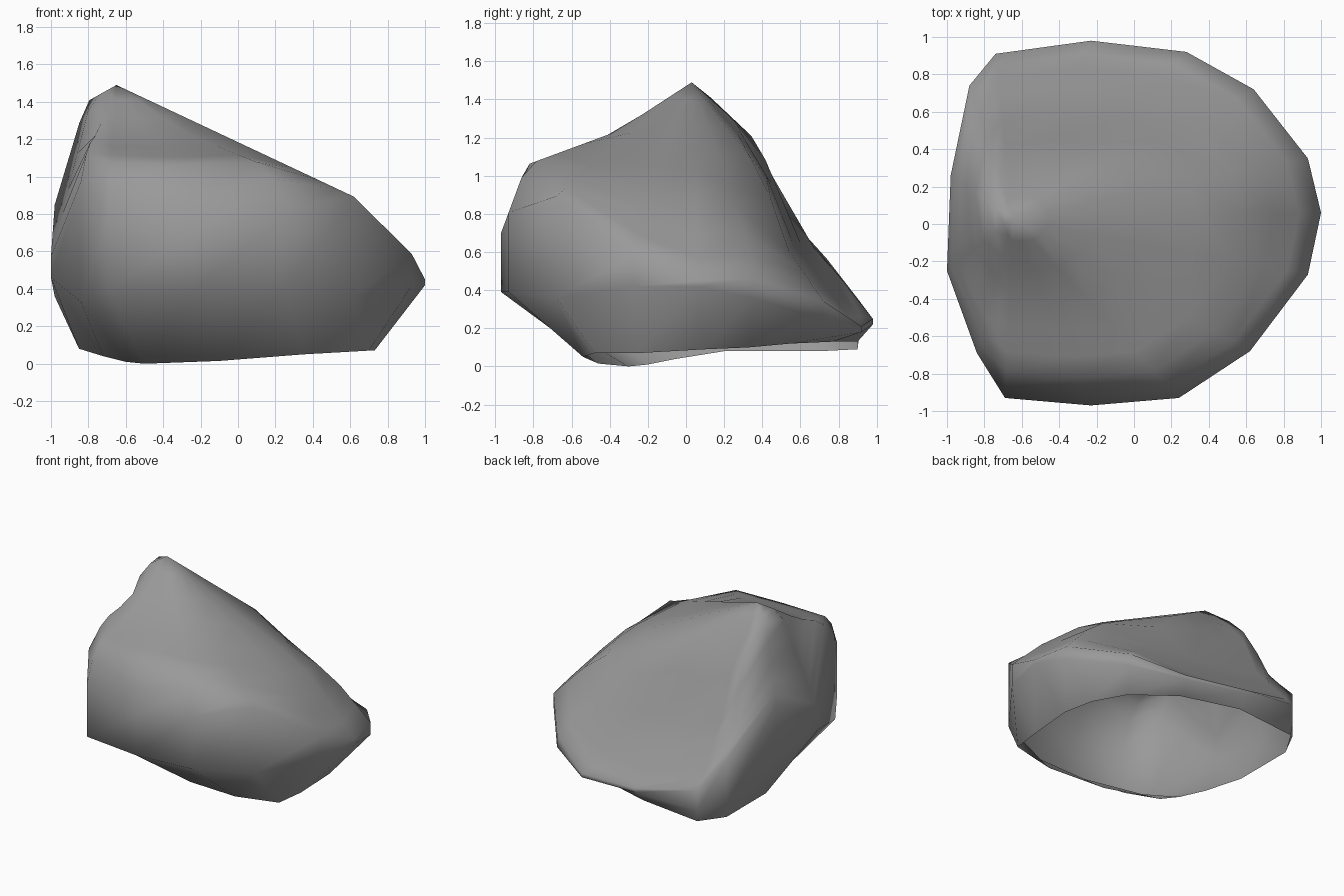
import bpy, bmesh, math

cube = bpy.data.objects.get("Cube")
if cube:
    bpy.data.objects.remove(cube, do_unlink=True)

# Stone colour
stone = bpy.data.materials.new("stone grey")
stone.use_nodes = True
grey = (0.32, 0.32, 0.32, 1)
stone.diffuse_color = grey
stone.node_tree.nodes["Principled BSDF"].inputs["Base Color"].default_value = grey
stone.node_tree.nodes["Principled BSDF"].inputs["Roughness"].default_value = 0.9

# Widest outline, counterclockwise from the right: x, y, height of lower edge
girth = [(1, .06, .42), (.93, .35, .36), (.64, .72, .25), (.28, .92, .18),
         (-.23, .98, .22), (-.74, .91, .18), (-.88, .74, .2), (-.98, .26, .36),
         (-1, -.25, .46), (-.84, -.69, .33), (-.69, -.93, .4), (-.23, -.97, .39),
         (.24, -.93, .39), (.62, -.68, .36), (.93, -.27, .42)]

# Rim of the open underside
rim = [(.74, .1, .09), (.68, .33, .1), (.52, .55, .12), (.2, .77, .13),
       (-.25, .9, .13), (-.73, .9, .09), (-.85, .7, .08), (-.85, .2, .08),
       (-.72, -.05, .04), (-.6, -.2, .01), (-.5, -.3, 0), (-.1, -.46, .015),
       (.35, -.54, .05), (.7, -.48, .07), (.73, -.25, .07)]

PEAK_X, PEAK_Y, PEAK_Z = -.65, .03, 1.49


def top_height(x, y):
    """Height of the upper surface, formed by the broken faces of the rock."""
    dx, dy = x - PEAK_X, y - PEAK_Y
    right_slope = PEAK_Z - .47 * dx - .4 * max(0, dy)
    right_shoulder = .46 - 1.02 * (x - 1) - .2 * y
    back_upper = min(PEAK_Z - .95 * dy, 1.15 - 2.7 * (y - .39))
    back_slope = max(back_upper, .77 - 1.16 * (y - .53)) - .16 * dx
    front_slope = max(PEAK_Z + .65 * dy, 1.23 + .37 * (y + .37))
    front_wall = .7 + 2.7 * (y + .97)
    left_wall = .85 + 3.6 * (x + .98) + .4 * (y - .26)
    left_slope = PEAK_Z + .56 * dx
    return min(right_slope, right_shoulder, back_slope, front_slope,
               front_wall, left_wall, left_slope)


bm = bmesh.new()

# Rings from the rim up to the peak
rings = [[bm.verts.new(p) for p in rim], [bm.verts.new(p) for p in girth]]
for t in (1, .93, .85, .74, .6, .44, .27, .12):
    ring = []
    for gx, gy, gz in girth:
        x = PEAK_X + (gx - PEAK_X) * t
        y = PEAK_Y + (gy - PEAK_Y) * t
        z = top_height(x, y)
        ring.append(bm.verts.new((x, y, max(z, gz + .03) if t == 1 else z)))
    rings.append(ring)
peak = bm.verts.new((PEAK_X, PEAK_Y, PEAK_Z))

# Skin between the rings and over the peak
count = len(girth)
for low, high in zip(rings, rings[1:]):
    for i in range(count):
        j = (i + 1) % count
        bm.faces.new((low[i], low[j], high[j], high[i]))
for i in range(count):
    bm.faces.new((rings[-1][i], rings[-1][(i + 1) % count], peak))

mesh = bpy.data.meshes.new("boulder")
bm.to_mesh(mesh)
bm.free()
mesh.materials.append(stone)
boulder = bpy.data.objects.new("boulder", mesh)
bpy.context.collection.objects.link(boulder)

# Soft shading over the whole rock
bpy.context.view_layer.objects.active = boulder
boulder.select_set(True)
bpy.ops.object.shade_smooth_by_angle(angle=math.radians(85))
